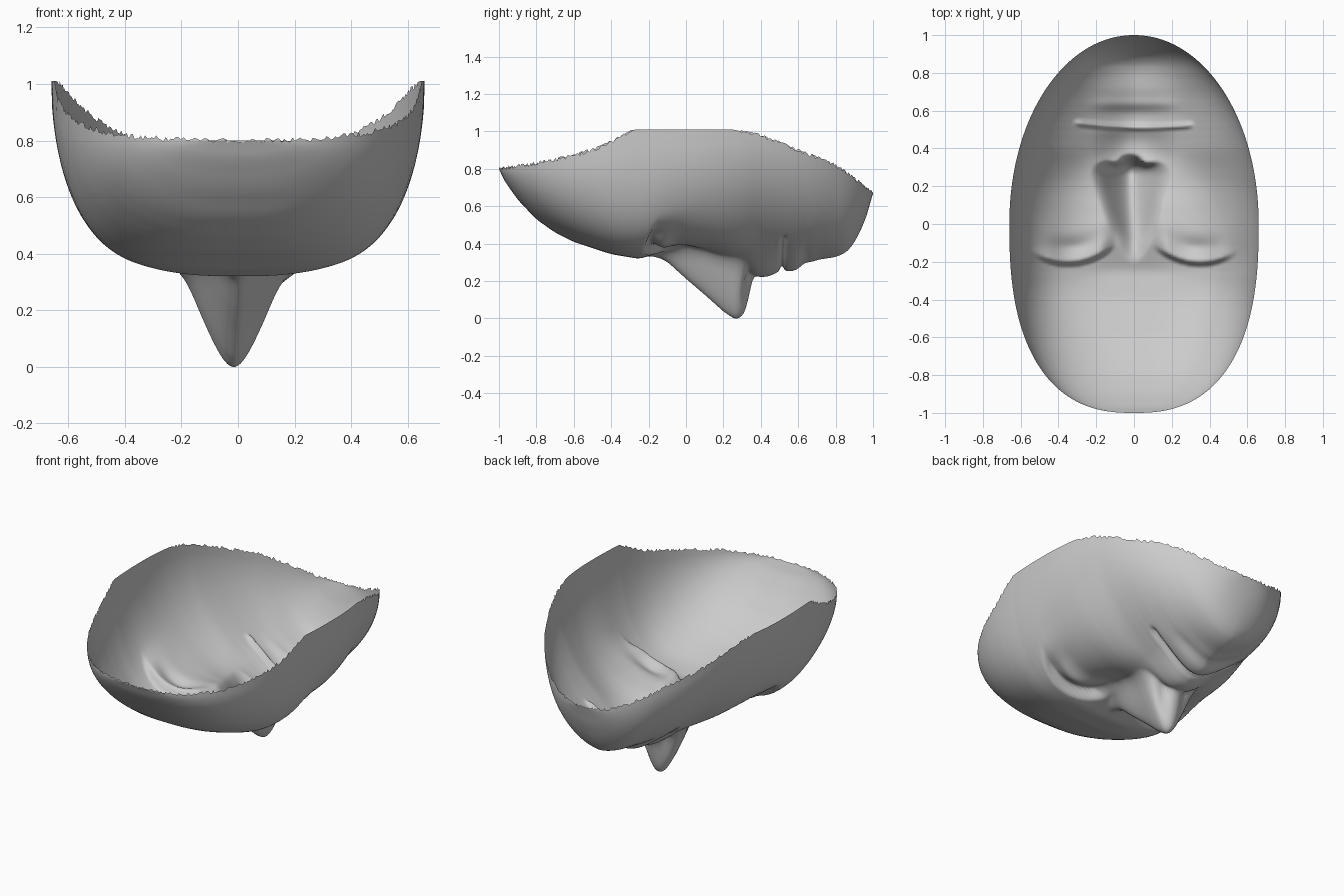
import bpy, bmesh, random
from math import cos, sin, pi, exp, sqrt

if "Cube" in bpy.data.objects:
    bpy.data.objects.remove(bpy.data.objects["Cube"])

random.seed(4)
ROWS, COLS = 260, 180

# Profiles along the face, forehead (y = -1) to chin (y = 1)
RIM = [(-1, .8), (-.8, .83), (-.6, .87), (-.45, .92), (-.28, 1.01), (.25, 1.01),
       (.4, .98), (.6, .9), (.8, .82), (.9, .75), (1, .67)]
FACE = [(-1, .8), (-.97, .735), (-.9, .635), (-.8, .53), (-.7, .46), (-.6, .41), (-.4, .345),
        (-.25, .32), (-.1, .365), (0, .38), (.1, .365), (.25, .3), (.37, .225), (.44, .225),
        (.5, .255), (.54, .255), (.58, .255), (.64, .29), (.7, .315), (.8, .33),
        (.86, .355), (.91, .42), (.96, .53), (1, .67)]
NOSE = [(-1, 4), (-.3, .5), (-.16, .35), (-.1, .305), (0, .215), (.1, .13), (.2, .04), (.25, .006),
        (.275, 0), (.31, .025), (.335, .11), (.35, .19), (.38, .32), (.45, .6), (1, 4)]
SQUARENESS = [(-1, 2.6), (-.6, 3), (-.25, 4.2), (.1, 2.8), (.4, 1.5), (.6, 1.45), (.8, 1.6), (1, 2)]
FULLNESS = [(-1, .52), (-.3, .46), (.1, .46), (.4, .52), (1, .52)]


def linear(pts, t):
    if t <= pts[0][0]:
        return pts[0][1]
    for (a, p), (b, q) in zip(pts, pts[1:]):
        if t <= b:
            return p + (q - p) * (t - a) / (b - a)
    return pts[-1][1]


def smooth(pts, t, h=.012):
    """Profile value with rounded corners, exact at both ends."""
    h = min(h, (1 - abs(t)) * .4)
    return sum(linear(pts, t + k * h) for k in (-1, -.67, -.33, 0, .33, .67, 1)) / 7


def half_width(y):
    n = 2.5 if y < 0 else 2.03
    return .66 * max(0, 1 - abs(y) ** n) ** (1 / n)


def step(t):
    t = min(1, max(0, t))
    return t * t * (3 - 2 * t)


def gauss(t, s):
    return exp(-(t / s) ** 2)


def blend_min(a, b, k):
    h = max(k - abs(a - b), 0) / k
    return min(a, b) - h * h * k / 4


def eye(x, y):
    """Socket under the brow crease, with a closed lid bulging in it."""
    ax = abs(x)
    d = y - (-.215 + ((ax - .35) / .2) ** 2 * .06)
    window = step((ax - .09) / .1) * step((.57 - ax) / .15)
    socket = .055 * step((d + .015) / .035) * gauss(max(d, 0), .15)
    lid = -.03 * gauss(ax - .33, .13) * gauss(d - .09, .05)
    return window * (socket + lid)


def mouth(x, y):
    """Lip crease and the shallower fold below the lower lip."""
    d = y - (.512 + .2 * x * x - .02 * x)
    crease = .03 * gauss(d, .013) * step((.33 - abs(x)) / .06)
    fold = .01 * gauss(y - .635, .03) * step((.28 - abs(x)) / .15)
    return crease + fold


# Mask shell: rows run across the face, columns run from edge to edge
bm = bmesh.new()
grid = []
for i in range(ROWS + 1):
    y = -cos(pi * i / ROWS)
    w, n = half_width(y), smooth(SQUARENESS, y, .12)
    full = smooth(FULLNESS, y, .12)
    centre, side = smooth(FACE, y, .025), smooth(FACE, y, .13)
    ridge = smooth(NOSE, y, .01)
    row = []
    for j in range(COLS + 1):
        s = -1 + 2 * j / COLS
        u = .45 * s + .55 * sin(s * pi / 2)
        x = u * w
        mix = step((abs(x) - .08) / .28)
        cheek = .045 * step((abs(x) - .03) / .2) * gauss(y - .42, .17)
        base = centre + (side - centre) * mix + cheek
        rim = smooth(RIM, y)
        if j in (0, COLS) and rim < 1.005:
            rim += random.uniform(-.01, .01)
        fall = max(0, 1 - abs(u) ** n) ** full
        z = rim - (rim - base) * fall + (eye(x, y) + mouth(x, y)) * min(1, fall * 2)
        # Nose ridge, wings and nostrils
        xn = x + .015 * step((y + .1) / .3)
        nose = ridge + 2.6 * (sqrt(xn * xn + .0036) - .06)
        wing = .16 + 4.5 * sqrt((abs(xn) - .09) ** 2 + (y - .31) ** 2 * 1.3)
        nose = blend_min(nose, wing, .06)
        nose += .12 * gauss(abs(xn) - .08, .035) * gauss(y - .335, .025)
        z = blend_min(z, nose, .08)
        row.append(bm.verts.new((x, y, z)))
    grid.append(row)
for r0, r1 in zip(grid, grid[1:]):
    for j in range(COLS):
        bm.faces.new((r0[j], r1[j], r1[j + 1], r0[j + 1]))
bmesh.ops.remove_doubles(bm, verts=bm.verts, dist=1e-4)
# Rest the nose tip on the ground
low = min(v.co.z for v in bm.verts)
for v in bm.verts:
    v.co.z -= low * step((.6 - v.co.z) / .5)
for f in bm.faces:
    f.smooth = True

mesh = bpy.data.meshes.new("face_mask")
bm.to_mesh(mesh)
bm.free()
mask = bpy.data.objects.new("face_mask", mesh)
bpy.context.collection.objects.link(mask)
